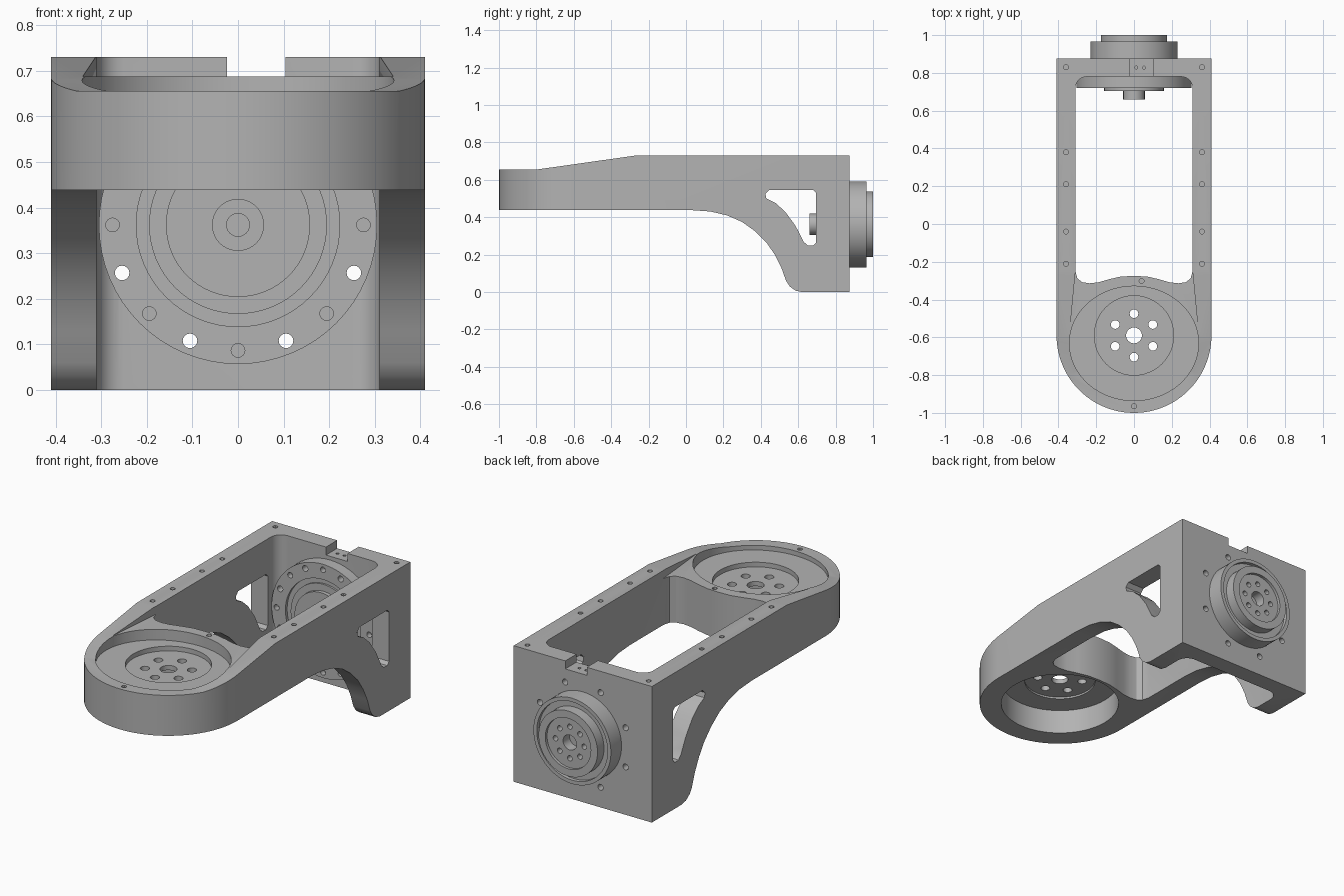
import bpy, bmesh
from math import sin, cos, pi, radians

if "Cube" in bpy.data.objects:
    bpy.data.objects.remove(bpy.data.objects["Cube"])

metal = bpy.data.materials.new("plain grey metal")
metal.use_nodes = True
grey = (0.45, 0.45, 0.45, 1)
metal.diffuse_color = grey
metal.node_tree.nodes["Principled BSDF"].inputs["Base Color"].default_value = grey

PLACE = {"x": lambda u, v, w: (w, u, v),
         "y": lambda u, v, w: (u, w, v),
         "z": lambda u, v, w: (u, v, w)}


def finish(name, bm):
    bmesh.ops.recalc_face_normals(bm, faces=bm.faces)
    mesh = bpy.data.meshes.new(name)
    bm.to_mesh(mesh)
    bm.free()
    obj = bpy.data.objects.new(name, mesh)
    bpy.context.collection.objects.link(obj)
    mesh.materials.append(metal)
    return obj


def prism(name, outlines, axis, low, high):
    """Extrude one or more separate outlines along an axis."""
    bm = bmesh.new()
    for outline in outlines:
        ends = [[bm.verts.new(PLACE[axis](u, v, w)) for u, v in outline] for w in (low, high)]
        for end in ends:
            bm.faces.new(end)
        for i in range(len(outline)):
            bm.faces.new((ends[0][i - 1], ends[0][i], ends[1][i], ends[1][i - 1]))
    return finish(name, bm)


def arc(cu, cv, r, start=0, stop=360, steps=16, rv=None):
    count = steps if stop - start == 360 else steps + 1
    angles = [radians(start + (stop - start) * i / steps) for i in range(count)]
    return [(cu + r * cos(a), cv + (rv or r) * sin(a)) for a in angles]


def ring(cu, cv, radius, count, hole, phase=0.0):
    return [arc(cu + radius * cos(phase + 2 * pi * i / count),
                cv + radius * sin(phase + 2 * pi * i / count), hole) for i in range(count)]


def boolean(target, cutter, operation="DIFFERENCE", keep=False):
    mod = target.modifiers.new("cut", "BOOLEAN")
    mod.operation = operation
    mod.solver = "EXACT"
    mod.object = cutter
    bpy.context.view_layer.objects.active = target
    bpy.ops.object.modifier_apply(modifier=mod.name)
    if not keep:
        bpy.data.objects.remove(cutter)


def smooth(obj):
    bpy.ops.object.select_all(action="DESELECT")
    obj.select_set(True)
    bpy.context.view_layer.objects.active = obj
    bpy.ops.object.shade_smooth_by_angle(angle=radians(30))


CUP = -0.59    # centre of the rounded front, along y
AXLE = 0.362   # height of the rear joint

# Bracket: rounded plan shape trimmed by the side silhouette
plan = arc(0, CUP, 0.41, 180, 360, 48) + [(0.41, 0.875), (-0.41, 0.875)]
bracket = prism("bracket", [plan], "z", -0.1, 0.9)
side = [(-1.1, 0.655), (-0.8, 0.655), (-0.27, 0.73), (1.0, 0.73), (1.0, 0), (0.62, 0),
        (0.585, 0.008), (0.555, 0.03), (0.535, 0.06), (0.51, 0.13), (0.475, 0.2),
        (0.43, 0.265), (0.37, 0.325), (0.3, 0.375), (0.22, 0.41), (0.13, 0.431),
        (0.03, 0.438), (-1.1, 0.438)]
boolean(bracket, prism("silhouette", [side], "x", -0.6, 0.6), "INTERSECT")

# Open middle with filleted corners and a bulged front wall
half = [(0.0, -0.275), (0.07, -0.278), (0.13, -0.292), (0.19, -0.309), (0.235, -0.314),
        (0.275, -0.308), (0.3, -0.288), (0.31, -0.25)] + arc(0.25, 0.72, 0.06, 0, 90, 8)
opening = half + [(-x, y) for x, y in reversed(half[1:])]
boolean(bracket, prism("opening", [opening], "z", -0.2, 1))

# Lowered deck, top dish, centre pocket and the hollow underneath
deck = [(-0.345, -0.62), (0.345, -0.62), (0.31, -0.25), (0.3, -0.2), (-0.3, -0.2), (-0.31, -0.25)]
boolean(bracket, prism("deck", [deck], "z", 0.687, 1))
boolean(bracket, prism("dish", [arc(0, -0.632, 0.342, steps=64, rv=0.303)], "z", 0.63, 1))
boolean(bracket, prism("pocket", [arc(0, CUP, 0.21, steps=48)], "z", 0.605, 1))
boolean(bracket, prism("hollow", [arc(0, CUP, 0.3, steps=64)], "z", 0.2, 0.57))
boolean(bracket, prism("pad_recess", [arc(0, CUP, 0.18, steps=48)], "z", 0.5, 0.58))
bolts = ring(0, CUP, 0.115, 6, 0.023, pi / 6) + [arc(0, CUP, 0.042, steps=24)]
boolean(bracket, prism("front_bolts", bolts, "z", 0.5, 0.7))

# Side windows and rear notch
window = [(0.43, 0.5), (0.424, 0.525), (0.445, 0.545), (0.68, 0.545), (0.695, 0.53),
          (0.695, 0.265), (0.68, 0.248), (0.65, 0.25), (0.63, 0.268), (0.585, 0.355),
          (0.53, 0.43), (0.48, 0.475)]
boolean(bracket, prism("window", [window], "x", -0.6, 0.6))
notch = [(-0.024, 0.7), (0.104, 0.7), (0.104, 1), (-0.024, 1)]
boolean(bracket, prism("notch", [notch], "z", 0.687, 1))

# Small screw holes in the top edges
spots = [(s * 0.36, y) for s in (-1, 1) for y in (0.83, 0.38, 0.21, -0.04, -0.21)]
spots += [(0.04, -0.302), (0, -0.965), (0.012, 0.828), (0.053, 0.828)]
screws = [arc(x, y, 0.008 if y == 0.828 else 0.013, steps=12) for x, y in spots]
boolean(bracket, prism("screws", screws, "z", 0.6, 1))

# Rear joint: one turned part passing through the back plate
profile = [(0, 0.69), (0.025, 0.69), (0.025, 0.66), (0.057, 0.66), (0.057, 0.705),
           (0.158, 0.705), (0.158, 0.725), (0.195, 0.725), (0.195, 0.735), (0.223, 0.735),
           (0.223, 0.72), (0.305, 0.72), (0.305, 0.8), (0.23, 0.8), (0.23, 0.965),
           (0.21, 0.965), (0.21, 0.945), (0.175, 0.945), (0.175, 1.0), (0.135, 1.0),
           (0.135, 0.985), (0.04, 0.985), (0.04, 0.93), (0, 0.93)]
bm = bmesh.new()
verts = [bm.verts.new((r, y, AXLE)) for r, y in profile]
edges = [bm.edges.new(pair) for pair in zip(verts, verts[1:])]
bmesh.ops.spin(bm, geom=verts + edges, cent=(0, 0, AXLE), axis=(0, 1, 0),
               angle=2 * pi, steps=64, use_duplicate=False)
bmesh.ops.remove_doubles(bm, verts=bm.verts, dist=0.0005)
joint = finish("rear_joint", bm)

# Flange holes: alternate ones pass through the back plate
through = prism("through_holes", ring(0, AXLE, 0.275, 8, 0.016, pi / 8), "y", 0.6, 1)
boolean(bracket, through, keep=True)
boolean(joint, through)
boolean(joint, prism("blind_holes", ring(0, AXLE, 0.275, 8, 0.015), "y", 0.6, 0.75))
boolean(joint, prism("hub_holes", ring(0, AXLE, 0.085, 8, 0.014), "y", 0.95, 1.1))

for part in (bracket, joint):
    smooth(part)
